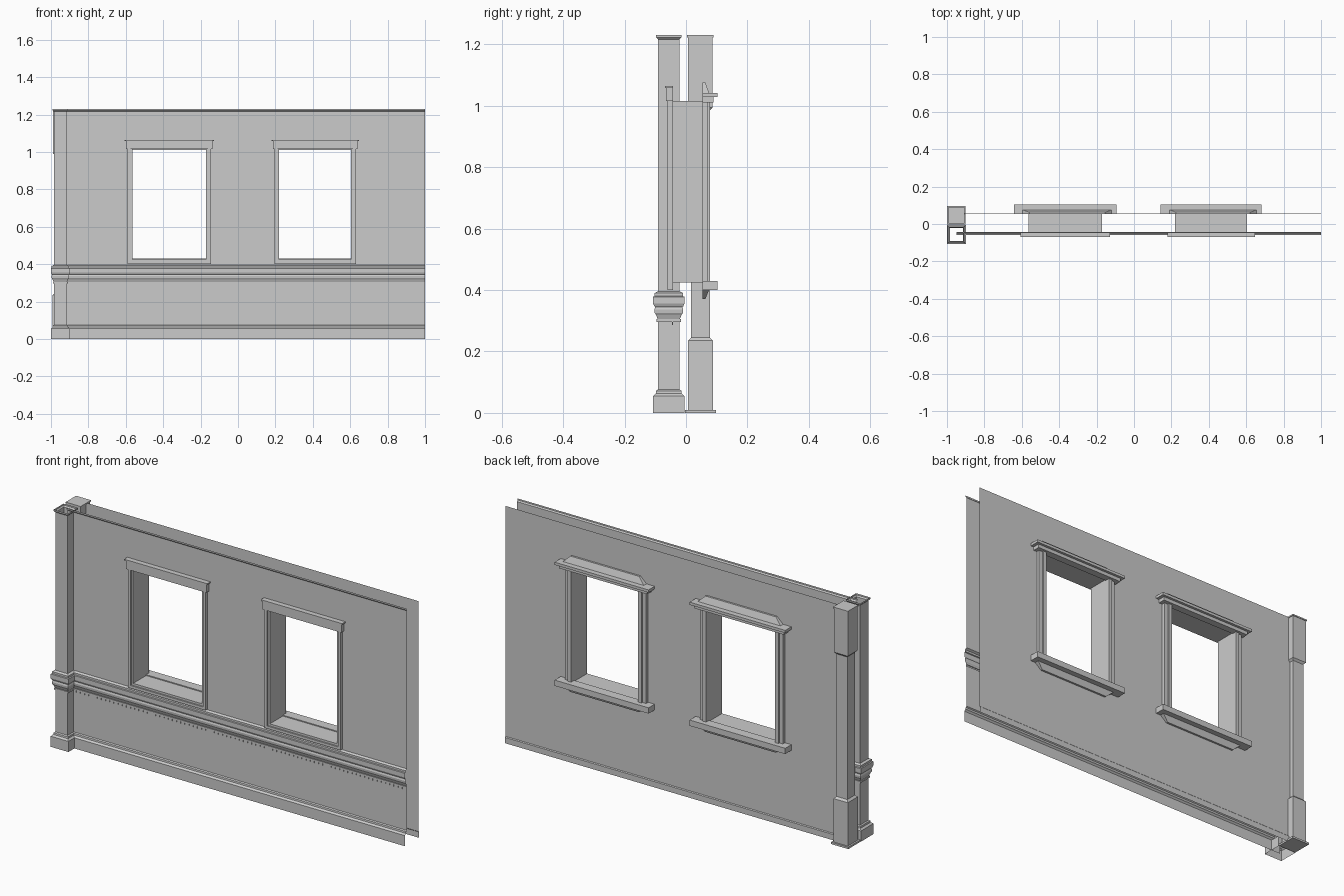
import bpy, bmesh

if "Cube" in bpy.data.objects:
    bpy.data.objects.remove(bpy.data.objects["Cube"])

grey = bpy.data.materials.new("plain_grey")
grey.diffuse_color = (0.6, 0.6, 0.6, 1)
grey.use_nodes = True
grey.node_tree.nodes["Principled BSDF"].inputs["Base Color"].default_value = grey.diffuse_color

WINDOWS = [(-0.565, -0.17), (0.22, 0.605)]   # opening x ranges
ZB, ZT = 0.425, 1.015                        # opening bottom and top
FRONT, BACK = -0.042, 0.053                  # the two wall skins
X0, X1 = -0.95, 1.0


def finish(name, bm, fix=True):
    if fix:
        bmesh.ops.recalc_face_normals(bm, faces=bm.faces)
    me = bpy.data.meshes.new(name)
    bm.to_mesh(me)
    bm.free()
    me.materials.append(grey)
    ob = bpy.data.objects.new(name, me)
    bpy.context.collection.objects.link(ob)
    return ob


def add_box(bm, x0, x1, y0, y1, z0, z1, dx=0, dy=0, flip=False):
    """Box; the top (or bottom when flipped) may be tapered by dx on the ends and dy on the back."""
    rings = []
    for z, tapered in ((z0, flip), (z1, not flip)):
        a, b = (dx, dy) if tapered else (0, 0)
        pts = [(x0 + a, y0), (x1 - a, y0), (x1 - a, y1 - b), (x0 + a, y1 - b)]
        rings.append([bm.verts.new((x, y, z)) for x, y in pts])
    lo, hi = rings
    bm.faces.new(lo[::-1])
    bm.faces.new(hi)
    for i in range(4):
        j = (i + 1) % 4
        bm.faces.new((lo[i], lo[j], hi[j], hi[i]))


def boxes(name, specs):
    bm = bmesh.new()
    for s in specs:
        add_box(bm, *s)
    return finish(name, bm)


def column(name, cx, cy, profile, capped):
    """Square column lofted through (z, half width) rings."""
    bm = bmesh.new()
    rings = [[bm.verts.new((cx + h * a, cy + h * b, z))
              for a, b in ((-1, -1), (1, -1), (1, 1), (-1, 1))] for z, h in profile]
    for lo, hi in zip(rings, rings[1:]):
        for i in range(4):
            j = (i + 1) % 4
            bm.faces.new((lo[i], lo[j], hi[j], hi[i]))
    if capped:
        bm.faces.new(rings[0][::-1])
        bm.faces.new(rings[-1])
    return finish(name, bm, False)


def wall(name, y, side, profile):
    """Moulded wall sheet from (z, projection) points, leaving window holes."""
    xs = [X0] + [x for w in WINDOWS for x in w] + [X1]
    bm = bmesh.new()
    grid = [[bm.verts.new((x, y + side * d, z)) for x in xs] for z, d in profile]
    for r in range(len(profile) - 1):
        for c in range(len(xs) - 1):
            if c % 2 and profile[r][0] == ZB:
                continue
            f = [grid[r][c], grid[r][c + 1], grid[r + 1][c + 1], grid[r + 1][c]]
            bm.faces.new(f if side < 0 else f[::-1])
    return finish(name, bm, False)


# Shared moulding profile: skirting, chair rail and top bead (z, projection)
MOULD = [(0, .016), (.055, .016), (.06, .011), (.063, .007), (.072, .006), (.076, 0),
         (.296, 0), (.296, .005), (.305, .005), (.305, .001), (.318, .006), (.326, .011),
         (.336, .012), (.345, .009), (.347, .012), (.356, .016), (.378, .016),
         (.38, .011), (.39, .011), (.396, 0)]
TOP = [(1.216, 0), (1.222, .006), (1.23, .006)]
HOLE = [(ZB, 0), (ZT, 0)]

wall("front_wall", FRONT, -1, MOULD + HOLE + TOP)
wall("back_wall", BACK, 1, [(0, .004), (.03, .004), (.034, 0)] + HOLE + [(1.23, 0)])

# Small dentil row under the chair rail
boxes("dentils", [(-.91 + i * .024, -.898 + i * .024, FRONT - .004, FRONT, .286, .296)
                  for i in range(79)])

# Corner columns at the left end
column("front_column", -.95, -.056, [(z, .035 + d) for z, d in MOULD + TOP], False)
column("back_column", -.95, .047,
       [(0, .05), (.01, .05), (.01, .041), (.235, .041), (.245, .031), (.985, .031),
        (.995, .040), (1.223, .040), (1.223, .043), (1.23, .043)], True)

for n, (a, b) in enumerate(WINDOWS, 1):
    # Lining of the opening between both skins
    bm = bmesh.new()
    corners = [(a, ZB), (b, ZB), (b, ZT), (a, ZT)]
    f, k = [[bm.verts.new((x, y, z)) for x, z in corners] for y in (FRONT, BACK)]
    for i in range(4):
        j = (i + 1) % 4
        bm.faces.new((f[i], f[j], k[j], k[i]))
    finish(f"window_reveal_{n}", bm, False)

    # Front casing in two steps
    boxes(f"front_casing_{n}", [
        (a - .025, a - .01, -.06, FRONT, .40, ZT), (a - .01, a, -.053, FRONT, ZB, ZT),
        (b + .01, b + .025, -.06, FRONT, .40, ZT), (b, b + .01, -.053, FRONT, ZB, ZT),
        (a - .01, b + .01, -.06, FRONT, .40, .414),
        (a - .01, b + .01, -.053, FRONT, .414, ZB)])
    boxes(f"front_lintel_{n}", [
        (a - .034, b + .034, -.065, FRONT, ZT, 1.058),
        (a - .041, b + .041, -.069, FRONT, 1.058, 1.065)])

    # Back pilasters, stepped
    boxes(f"back_pilasters_{n}", [
        (a - .04, a - .02, BACK, .07, .43, 1.012), (a - .02, a, BACK, .078, .43, 1.012),
        (b + .02, b + .04, BACK, .07, .43, 1.012), (b, b + .02, BACK, .078, .43, 1.012)])
    # Back hood with sloped cap, and sill with sloped apron
    boxes(f"back_hood_{n}", [
        (a - .06, b + .06, BACK, .09, 1.01, 1.028),
        (a - .077, b + .077, BACK, .103, 1.028, 1.042),
        (a - .03, b + .05, BACK, .075, 1.042, 1.075, .035, .012)])
    boxes(f"back_sill_{n}", [
        (a - .077, b + .077, BACK, .103, .40, .43),
        (a - .03, b + .05, BACK, .075, .37, .40, .035, .012, True)])
